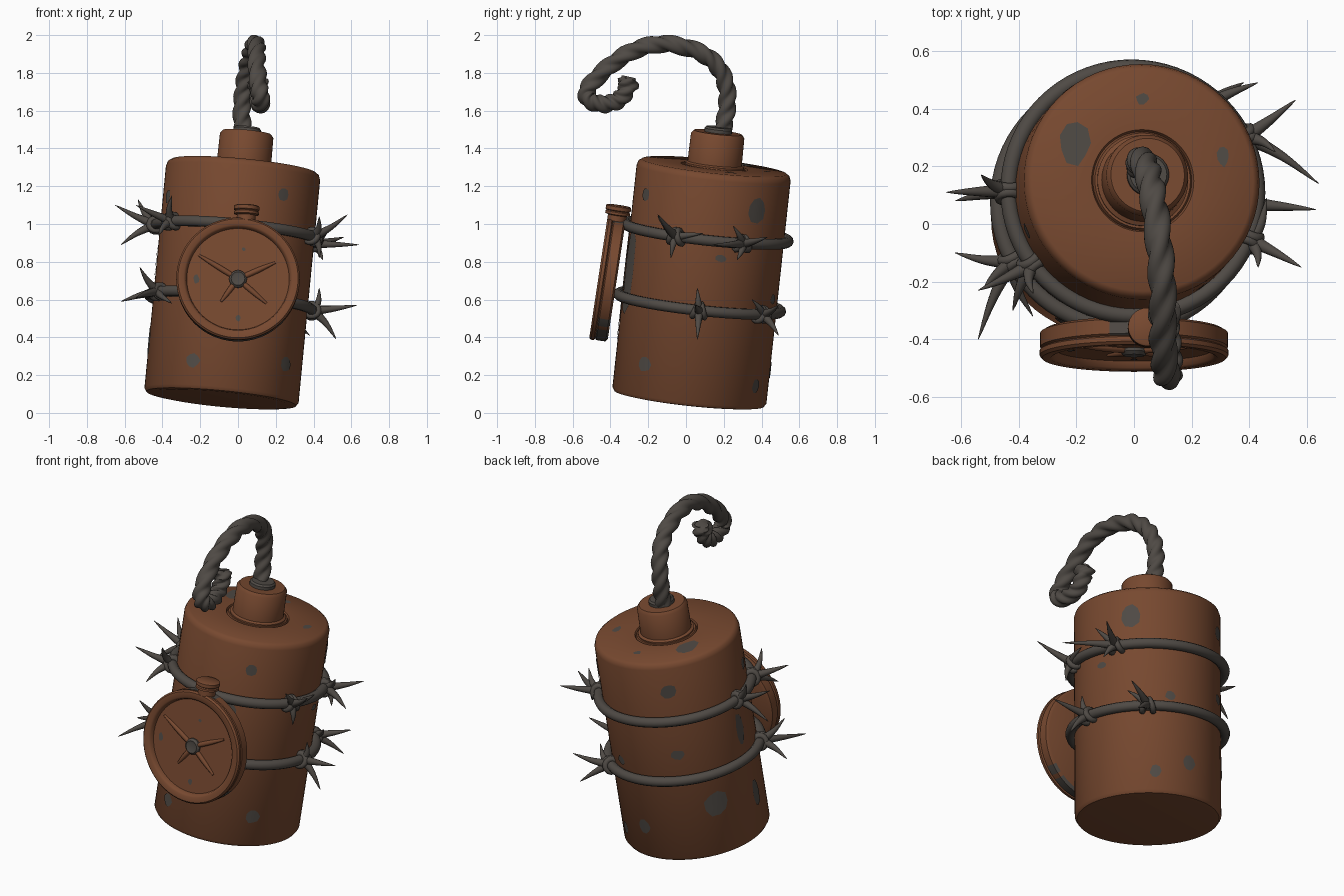
import bpy, bmesh, math, random
from mathutils import Vector, Quaternion

if "Cube" in bpy.data.objects:
    bpy.data.objects.remove(bpy.data.objects["Cube"])

random.seed(4)
UP = Vector((0, 0, 1))


def material(name, rgb):
    m = bpy.data.materials.new(name)
    m.diffuse_color = (*rgb, 1)
    m.use_nodes = True
    m.node_tree.nodes["Principled BSDF"].inputs["Base Color"].default_value = m.diffuse_color
    return m


RUST = material("rust_brown", (0.185, 0.066, 0.029))
GREY = material("dark_iron_grey", (0.078, 0.068, 0.059))


def finish(name, bm, mats, angle=40):
    bmesh.ops.remove_doubles(bm, verts=bm.verts, dist=0.0003)
    bmesh.ops.recalc_face_normals(bm, faces=bm.faces)
    me = bpy.data.meshes.new(name)
    bm.to_mesh(me)
    bm.free()
    ob = bpy.data.objects.new(name, me)
    bpy.context.collection.objects.link(ob)
    for m in mats:
        me.materials.append(m)
    bpy.ops.object.select_all(action='DESELECT')
    ob.select_set(True)
    bpy.context.view_layer.objects.active = ob
    bpy.ops.object.shade_smooth_by_angle(angle=math.radians(angle))
    return ob


def skin(bm, rings, closed=False):
    """Join rings of points with quads, wrapping round each ring."""
    vs = [[bm.verts.new(p) for p in r] for r in rings]
    n = len(vs[0])
    pairs = list(zip(vs, vs[1:])) + ([(vs[-1], vs[0])] if closed else [])
    for a, b in pairs:
        for i in range(n):
            bm.faces.new((a[i], a[(i + 1) % n], b[(i + 1) % n], b[i]))
    return vs


def lathe(bm, profile, origin, axis, segs=64, closed=False):
    """Turn (radius, height) points around an axis."""
    q = UP.rotation_difference(axis)
    rings = []
    for r, h in profile:
        r = max(r, 0.00001)
        rings.append([origin + q @ Vector((r * math.cos(k * math.tau / segs),
                                           r * math.sin(k * math.tau / segs), h)) for k in range(segs)])
    skin(bm, rings, closed)


def sweep(bm, pts, radius, sides):
    """Tube along pts; radius(u, theta) sets the section."""
    t = (pts[1] - pts[0]).normalized()
    n = t.orthogonal().normalized()
    rings = []
    for i, p in enumerate(pts):
        t2 = (pts[min(i + 1, len(pts) - 1)] - pts[max(i - 1, 0)]).normalized()
        n = t.rotation_difference(t2) @ n
        t = t2
        b = t.cross(n)
        u = i / (len(pts) - 1)
        rings.append([p + (n * math.cos(a) + b * math.sin(a)) * radius(u, a)
                      for a in (k * math.tau / sides for k in range(sides))])
    vs = skin(bm, rings)
    bm.faces.new(vs[0])
    bm.faces.new(vs[-1])


def circle(r0, h0, r, n=10):
    return [(r0 + r * math.cos(k * math.tau / n), h0 + r * math.sin(k * math.tau / n)) for k in range(n)]


def spline(pts, step):
    """Catmull-Rom through pts."""
    p = [pts[0] * 2 - pts[1]] + pts + [pts[-1] * 2 - pts[-2]]
    out = []
    for a, b, c, d in zip(p, p[1:], p[2:], p[3:]):
        for k in range(step):
            t = k / step
            out.append((b * 2 + (c - a) * t + (a * 2 - b * 5 + c * 4 - d) * t**2
                        + (b * 3 - a - c * 3 + d) * t**3) * 0.5)
    return out + [pts[-1]]


# Leaning body cylinder
BASE, TOP, R = Vector((-0.09, 0.015, 0.064)), Vector((0.03, 0.15, 1.305)), 0.41
AXIS, H = (TOP - BASE).normalized(), (TOP - BASE).length
Q = UP.rotation_difference(AXIS)


def on_body(deg, h, r):
    a = math.radians(deg)
    return BASE + Q @ Vector((r * math.cos(a), r * math.sin(a), h))


bm = bmesh.new()
lathe(bm, [(0, 0.012), (0.37, 0.008), (0.398, 0.012), (R, 0.03), (R, H - 0.035), (0.402, H - 0.012),
           (0.385, H), (0.178, H), (0.172, H - 0.012), (0.166, H), (0, H)], BASE, AXIS)
finish("body", bm, [RUST])

# Neck cap and the grey collar under the fuse
bm = bmesh.new()
lathe(bm, [(0, -0.01), (0.158, -0.01), (0.158, 0.008), (0.144, 0.016), (0.142, 0.165), (0.128, 0.182), (0, 0.182)],
      TOP, AXIS, 48)
finish("neck_cap", bm, [RUST])
bm = bmesh.new()
lathe(bm, [(0, 0.17), (0.073, 0.17), (0.073, 0.2), (0.064, 0.21), (0, 0.21)], TOP, AXIS, 24)
finish("fuse_collar", bm, [GREY])

# Twisted three-strand rope fuse
path = [Vector(p) for p in [
    (0.025, 0.19, 1.48), (0.02, 0.215, 1.6), (0.03, 0.215, 1.72), (0.05, 0.17, 1.83), (0.07, 0.07, 1.91),
    (0.09, -0.1, 1.953), (0.10, -0.26, 1.925), (0.10, -0.4, 1.84), (0.11, -0.51, 1.73), (0.12, -0.52, 1.665),
    (0.12, -0.45, 1.635), (0.11, -0.37, 1.65), (0.11, -0.32, 1.7), (0.10, -0.30, 1.775)]]


def rope(u, a):
    lump = 1.2 if 0.95 < u < 0.985 else 0.85 if u > 0.99 else 1
    return (0.034 + 0.016 * abs(math.cos(1.5 * (a - u * 36)))) * lump


bm = bmesh.new()
sweep(bm, spline(path, 10), rope, 24)
finish("rope_fuse", bm, [GREY], 70)

# Barbed wire: two hoops, wrapped knots, curved spikes
HOOPS = {"upper": 0.90, "lower": 0.525}
RW = 0.432
for key, h in HOOPS.items():
    bm = bmesh.new()
    lathe(bm, circle(RW, h, 0.029), BASE, AXIS, 72, True)
    finish(key + "_wire_hoop", bm, [GREY], 70)

KNOTS = [
    ("upper", -22, [(0.58, -0.15, 1.05), (0.43, -0.08, 0.82), (0.46, 0.09, 0.95), (0.43, -0.15, 1.04)]),
    ("upper", 26, [(0.64, 0.14, 0.89), (0.56, 0.43, 0.93), (0.45, 0.27, 0.81), (0.49, 0.25, 0.99)]),
    ("lower", 0, [(0.63, 0.05, 0.57), (0.52, 0.06, 0.39), (0.43, 0.06, 0.66)]),
    ("lower", 50, [(0.38, 0.49, 0.41), (0.43, 0.49, 0.57), (0.34, 0.35, 0.60)]),
    ("upper", 180, [(-0.65, 0.11, 1.10), (-0.62, 0.08, 0.89), (-0.53, 0.17, 1.13)]),
    ("upper", 216, [(-0.54, -0.23, 1.10), (-0.35, -0.24, 1.15), (-0.42, -0.30, 0.94)]),
    ("lower", 208, [(-0.62, -0.10, 0.59), (-0.54, -0.40, 0.61), (-0.52, -0.22, 0.77), (-0.35, -0.32, 0.58)])]
bm = bmesh.new()
for hoop, deg, tips in KNOTS:
    c = on_body(deg, HOOPS[hoop], RW)
    out = (c - on_body(deg, HOOPS[hoop], 0)).normalized()
    tan = AXIS.cross(out)
    for s in (-1, 1):
        lathe(bm, circle(0.036, 0, 0.017, 8), c + tan * 0.02 * s, (tan + AXIS * 0.35 * s).normalized(), 14, True)
    for tip in tips:
        tip = Vector(tip)
        mid = c.lerp(tip, 0.45) + out * 0.018
        sweep(bm, spline([c + out * 0.01, mid, tip], 5), lambda u, a: 0.001 + 0.025 * (1 - u) ** 0.8, 10)
finish("wire_barbs", bm, [GREY], 60)

# Round dial on the front
DC, DN = Vector((0, -0.415, 0.705)), Vector((0, -math.cos(0.15), math.sin(0.15)))
DQ = UP.rotation_difference(DN)
bm = bmesh.new()
lathe(bm, [(0, -0.048), (0.308, -0.048), (0.325, -0.038), (0.325, 0.012), (0.317, 0.018), (0.327, 0.024),
           (0.327, 0.04), (0.318, 0.05), (0.288, 0.05), (0.277, 0.042), (0.271, 0.02), (0, 0.02)], DC, DN, 72)
for f in bm.faces:  # worn grey rim at the bottom and top
    p = DQ.inverted() @ (f.calc_center_median() - DC)
    a = math.degrees(math.atan2(p.x, -p.y))
    edge = 12 * math.sin(a * 0.3)
    if math.hypot(p.x, p.y) > 0.29 and p.z < 0.02 and (abs(a) < 48 + edge or abs(a) > 164 + edge * 0.3):
        f.material_index = 1
finish("dial", bm, [RUST, GREY])

# Knob on top of the dial
bm = bmesh.new()
lathe(bm, [(0, 0), (0.05, 0), (0.05, 0.03), (0.066, 0.035), (0.066, 0.048), (0.06, 0.053), (0.067, 0.058),
           (0.067, 0.077), (0.06, 0.082), (0, 0.082)],
      DC + DQ @ Vector((0.042, 0.315, 0)), DQ @ Vector((0.06, 1, 0)).normalized(), 32)
finish("dial_knob", bm, [RUST])

# Four dial hands and the hub
bm = bmesh.new()
for x, y in [(-0.21, 0.13), (0.20, 0.09), (-0.09, -0.12), (0.15, -0.13)]:
    pts = [DC + DQ @ Vector((x * k / 6, y * k / 6, 0.022)) for k in range(7)]
    sweep(bm, pts, lambda u, a: 0.006 + 0.009 * math.sin(math.pi * min(1, u * 0.8 + 0.2)), 8)
finish("dial_hands", bm, [RUST], 60)
bm = bmesh.new()
lathe(bm, [(0, 0.015), (0.047, 0.015), (0.047, 0.03), (0.036, 0.042), (0.024, 0.038), (0, 0.04)], DC, DN, 20)
finish("dial_hub", bm, [GREY])


# Worn grey patches: thin plates that follow the surfaces
def patch(bm, place, w, h, n=9):
    rad = [random.uniform(0.85, 1.1) for _ in range(n)]
    rings = [[place(w * s * rad[k] * math.cos(k * math.tau / n), h * s * rad[k] * math.sin(k * math.tau / n))
              for k in range(n)] for s in (0.00001, 0.5, 1)]
    skin(bm, rings)


bm = bmesh.new()
for deg, z, w, h in [(37, 1.08, 0.06, 0.07), (-57, 1.09, 0.035, 0.035), (-38, 0.20, 0.04, 0.042),
                     (56, 0.14, 0.032, 0.04), (84, 0.21, 0.04, 0.045), (-158, 1.04, 0.03, 0.04),
                     (-114, 0.16, 0.04, 0.04), (123, 1.08, 0.046, 0.046), (123, 0.68, 0.04, 0.03),
                     (147, 0.33, 0.072, 0.075), (188, 0.27, 0.035, 0.09), (180, 0.70, 0.035, 0.11),
                     (68, 0.60, 0.03, 0.03), (-72, 0.66, 0.07, 0.25), (-97, 0.64, 0.1, 0.26),
                     (-90, 0.33, 0.05, 0.05), (12, 0.81, 0.03, 0.02)]:
    patch(bm, lambda u, v: on_body(deg + math.degrees(u / R), z + v, R + 0.004), w, h)
finish("body_patches", bm, [GREY])

bm = bmesh.new()
for x, y, w, h in [(-0.235, 0.13, 0.055, 0.075), (0.0, 0.285, 0.022, 0.02), (0.28, 0.085, 0.022, 0.035)]:
    patch(bm, lambda u, v: TOP + Q @ Vector((x + u, y + v, 0.003)), w, h)
finish("top_patches", bm, [GREY])

bm = bmesh.new()
for x, y, w, h in [(-0.22, 0.0, 0.015, 0.025), (0.0, -0.21, 0.014, 0.018), (0.03, 0.16, 0.01, 0.01)]:
    patch(bm, lambda u, v: DC + DQ @ Vector((x + u, y + v, 0.023)), w, h)
finish("dial_patches", bm, [GREY])
